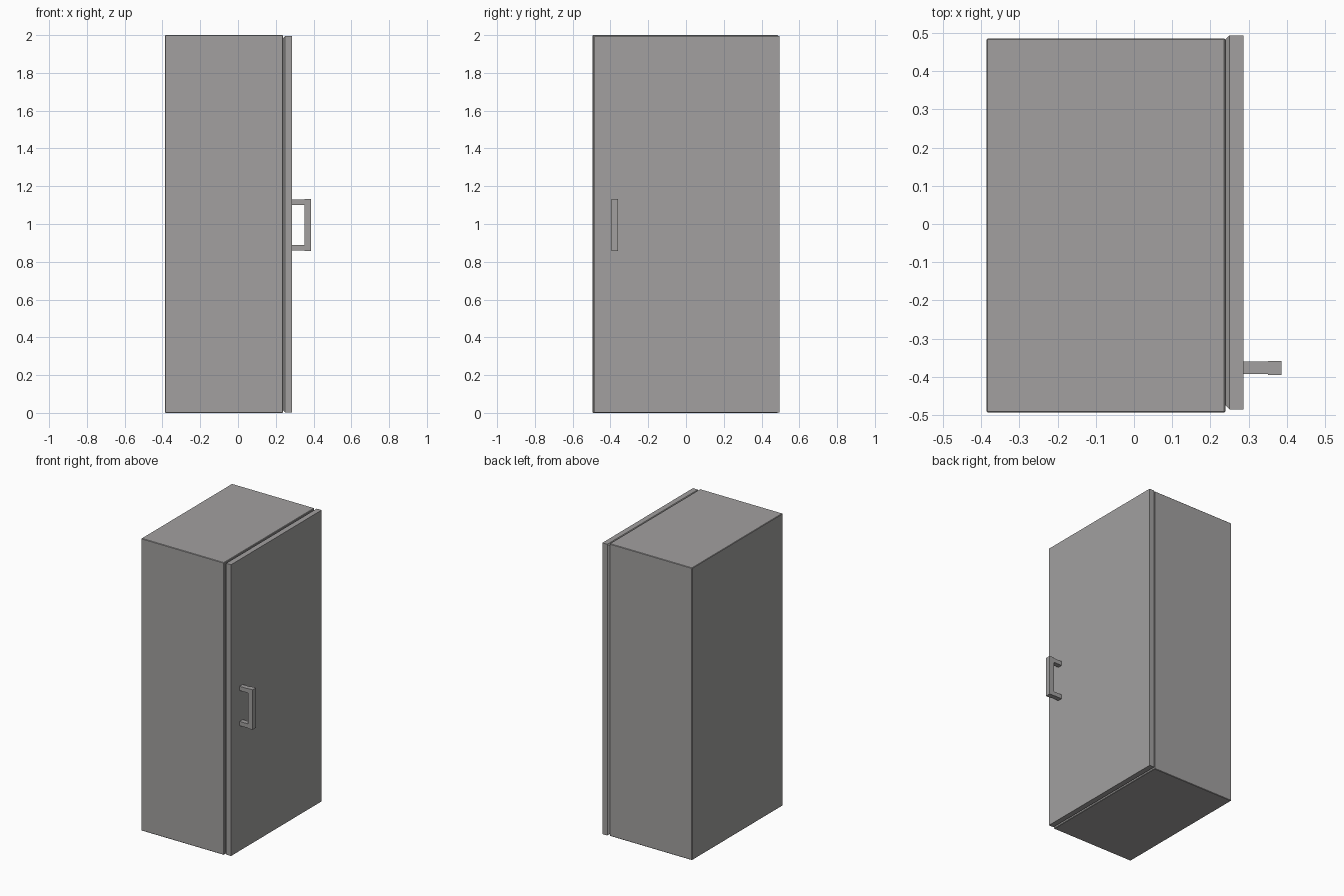
import bpy, bmesh

if "Cube" in bpy.data.objects:
    bpy.data.objects.remove(bpy.data.objects["Cube"])

grey = bpy.data.materials.new("dark_grey")
grey.diffuse_color = (0.36, 0.352, 0.35, 1)
grey.use_nodes = True
grey.node_tree.nodes["Principled BSDF"].inputs["Base Color"].default_value = grey.diffuse_color


def box(name, x, y, z, bevel=0.0, pick=lambda e: True):
    """Box from (min, max) ranges, with optional small chamfer on the picked edges."""
    bm = bmesh.new()
    bmesh.ops.create_cube(bm, size=1)
    for v in bm.verts:
        for i, (lo, hi) in enumerate((x, y, z)):
            v.co[i] = hi if v.co[i] > 0 else lo
    if bevel:
        edges = [e for e in bm.edges if pick(e)]
        bmesh.ops.bevel(bm, geom=edges, offset=bevel, segments=1, affect='EDGES')
    bmesh.ops.recalc_face_normals(bm, faces=bm.faces)
    mesh = bpy.data.meshes.new(name)
    bm.to_mesh(mesh)
    bm.free()
    mesh.materials.append(grey)
    obj = bpy.data.objects.new(name, mesh)
    bpy.context.collection.objects.link(obj)
    return obj


# Cabinet body
box("cabinet_body", (-0.386, 0.239), (-0.494, 0.486), (0, 2), 0.003)

# Door slab, chamfered only around its rear face
box("door", (0.239, 0.287), (-0.485, 0.494), (0.003, 1.996), 0.011,
    lambda e: all(v.co.x < 0.25 for v in e.verts))

# Handle: two posts and a vertical grip
for name, z in (("handle_post_lower", 0.86), ("handle_post_upper", 1.1)):
    box(name, (0.28, 0.355), (-0.393, -0.36), (z, z + 0.029))
box("handle_grip", (0.351, 0.386), (-0.395, -0.359), (0.858, 1.132))
